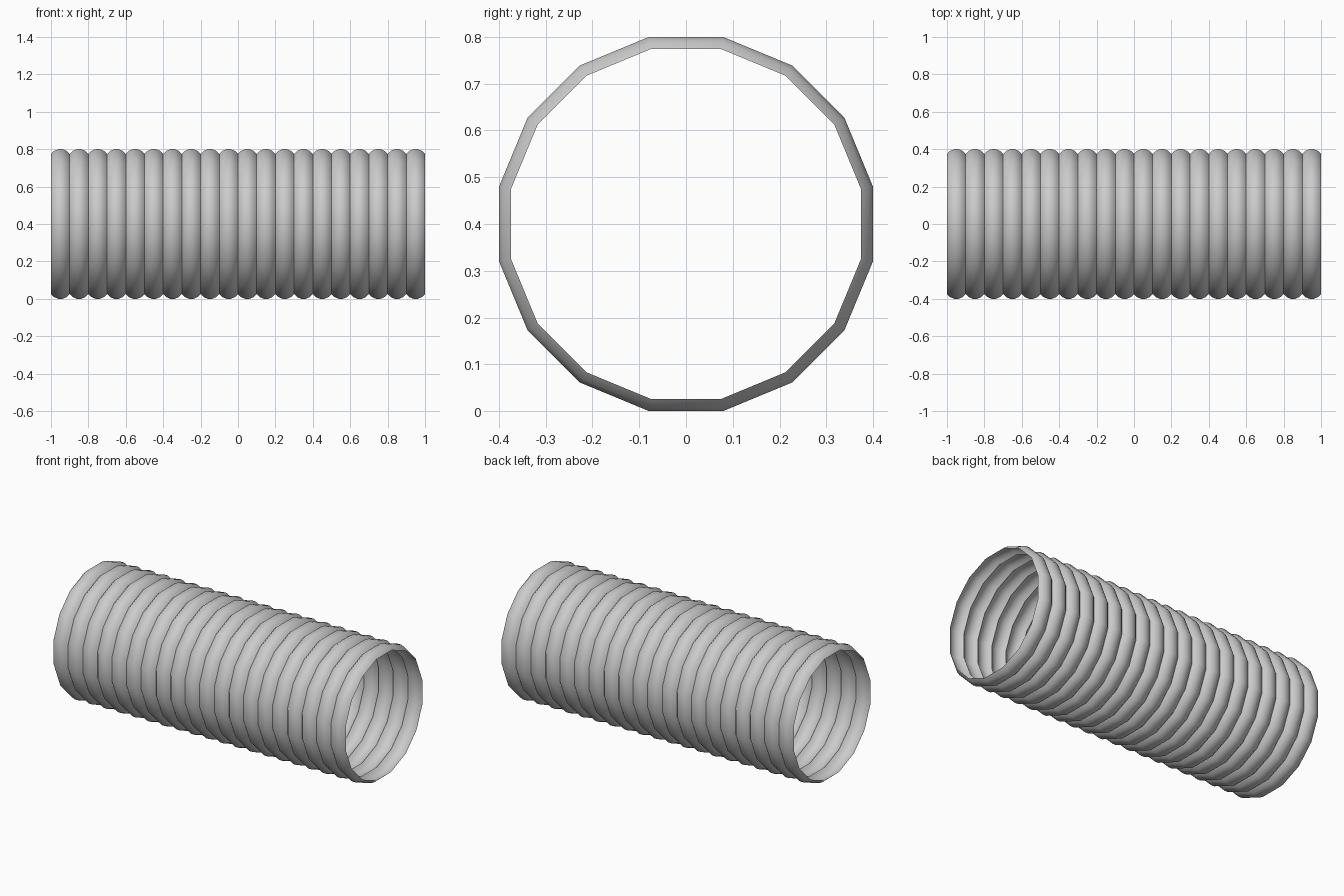
import bpy, bmesh, math

if "Cube" in bpy.data.objects:
    bpy.data.objects.remove(bpy.data.objects["Cube"])

SIDES, RIDGES = 16, 20
LENGTH, APOTHEM, CENTRE_Z = 2.0, 0.40, 0.40

# Profile of one ridge: five equal segments of a 16-sided arc
slopes = [math.radians(a) for a in (45, 22.5, 0, -22.5, -45)]
seg = (LENGTH / RIDGES) / sum(math.cos(a) for a in slopes)
valley = APOTHEM - seg * (math.sin(slopes[0]) + math.sin(slopes[1]))

profile = [(-LENGTH / 2, valley)]
for i in range(RIDGES):
    for a in slopes:
        x, r = profile[-1]
        profile.append((x + seg * math.cos(a), r + seg * math.sin(a)))

# Sweep the profile around the x axis as an open, single-wall tube
bm = bmesh.new()
rings = []
for x, r in profile:
    ring = []
    for k in range(SIDES):
        t = 2 * math.pi * (k + 0.5) / SIDES
        rad = r / math.cos(math.pi / SIDES)
        ring.append(bm.verts.new((x, rad * math.cos(t), CENTRE_Z + rad * math.sin(t))))
    rings.append(ring)
for a, b in zip(rings, rings[1:]):
    for k in range(SIDES):
        n = (k + 1) % SIDES
        bm.faces.new((a[k], a[n], b[n], b[k]))
bm.normal_update()

# Make the walls face outward
f = bm.faces[:][0]
c = f.calc_center_median()
if f.normal.y * c.y + f.normal.z * (c.z - CENTRE_Z) < 0:
    bmesh.ops.reverse_faces(bm, faces=bm.faces[:])

mesh = bpy.data.meshes.new("corrugated_pipe")
bm.to_mesh(mesh)
bm.free()
pipe = bpy.data.objects.new("corrugated_pipe", mesh)
bpy.context.collection.objects.link(pipe)

# Smooth ridges, crisp valleys
bpy.context.view_layer.objects.active = pipe
pipe.select_set(True)
bpy.ops.object.shade_smooth_by_angle(angle=math.radians(30))
